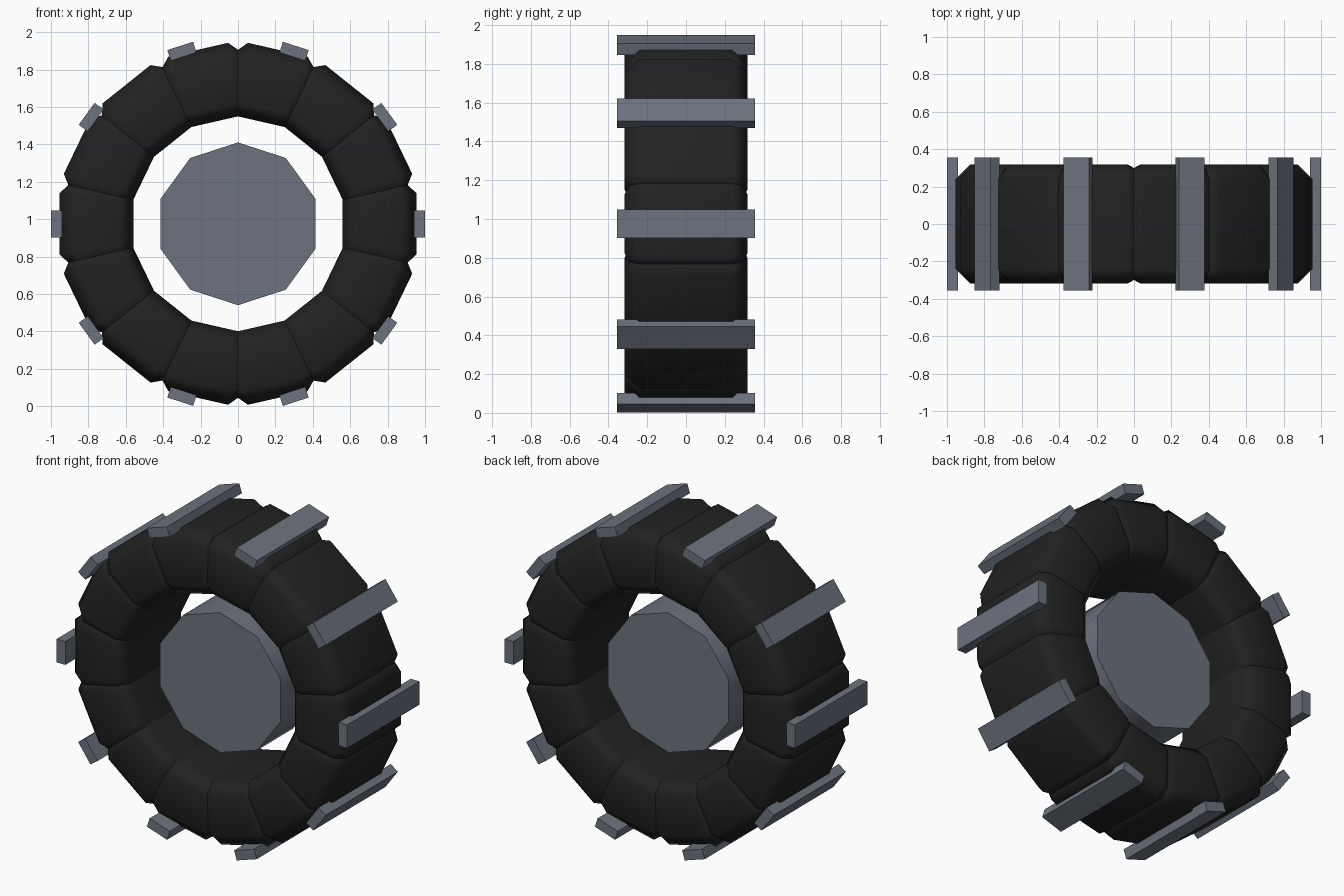
import bpy
import bmesh
from math import pi, tan, radians
from mathutils import Matrix, Vector

default = bpy.data.objects.get("Cube")
if default:
    bpy.data.objects.remove(default, do_unlink=True)

AXLE = Vector((0, 0, 0.975))
BLOCKS, BARS = 14, 10


def material(name, color):
    mat = bpy.data.materials.new(name)
    mat.use_nodes = True
    mat.diffuse_color = color
    mat.node_tree.nodes["Principled BSDF"].inputs["Base Color"].default_value = color
    return mat


rubber = material("black rubber", (0.016, 0.016, 0.016, 1))
steel = material("blue grey steel", (0.15, 0.17, 0.21, 1))


def make_object(name, bm, mat):
    bmesh.ops.recalc_face_normals(bm, faces=bm.faces)
    mesh = bpy.data.meshes.new(name)
    bm.to_mesh(mesh)
    bm.free()
    mesh.materials.append(mat)
    obj = bpy.data.objects.new(name, mesh)
    bpy.context.collection.objects.link(obj)
    return obj


def smooth(obj, angle):
    bpy.ops.object.select_all(action='DESELECT')
    obj.select_set(True)
    bpy.context.view_layer.objects.active = obj
    bpy.ops.object.shade_smooth_by_angle(angle=radians(angle))


def spin(angle):
    """Turn about the axle, which runs along y."""
    return Matrix.Translation(AXLE) @ Matrix.Rotation(-angle, 4, 'Y')


def mirrored(half):
    """Close a half cross-section of (radius, y) points across y = 0."""
    return half + [(r, -y) for r, y in reversed(half)]


# Tyre: a ring of wedge blocks, chamfered all round, with grooves between them
crown = mirrored([(0.955, 0.24), (0.875, 0.318), (0.635, 0.318), (0.56, 0.24)])
groove = mirrored([(0.907, 0.24), (0.86, 0.295), (0.635, 0.30), (0.56, 0.24)])
stations = [(-1, groove), (-0.75, crown), (0.75, crown), (1, groove)]
half_angle = tan(pi / BLOCKS)

bm = bmesh.new()
for i in range(BLOCKS):
    turn = spin(2 * pi * i / BLOCKS)
    rings = [[bm.verts.new(turn @ Vector((r, y, side * r * half_angle)))
              for r, y in section] for side, section in stations]
    for a, b in zip(rings, rings[1:]):
        for j in range(len(a)):
            k = (j + 1) % len(a)
            bm.faces.new((a[j], a[k], b[k], b[j]))
    bm.faces.new(rings[0])
    bm.faces.new(rings[-1])
tyre = make_object("tyre", bm, rubber)
smooth(tyre, 50)
tyre.modifiers.new("weighted normals", 'WEIGHTED_NORMAL').keep_sharp = True

# Tread bars: plain boxes laid across the tyre
for i in range(BARS):
    bm = bmesh.new()
    place = spin(2 * pi * i / BARS) @ Matrix.Translation((0.97, 0, 0))
    bmesh.ops.create_cube(bm, size=1, matrix=place @ Matrix.Diagonal((0.06, 0.71, 0.145, 1)))
    make_object(f"tread_bar_{i + 1}", bm, steel)

# Hub: ten-sided drum in the middle
bpy.ops.mesh.primitive_cylinder_add(vertices=10, radius=0.435, depth=0.35,
                                    location=AXLE, rotation=(pi / 2, 0, 0))
hub = bpy.context.object
hub.name = "hub"
hub.data.materials.append(steel)
smooth(hub, 40)
